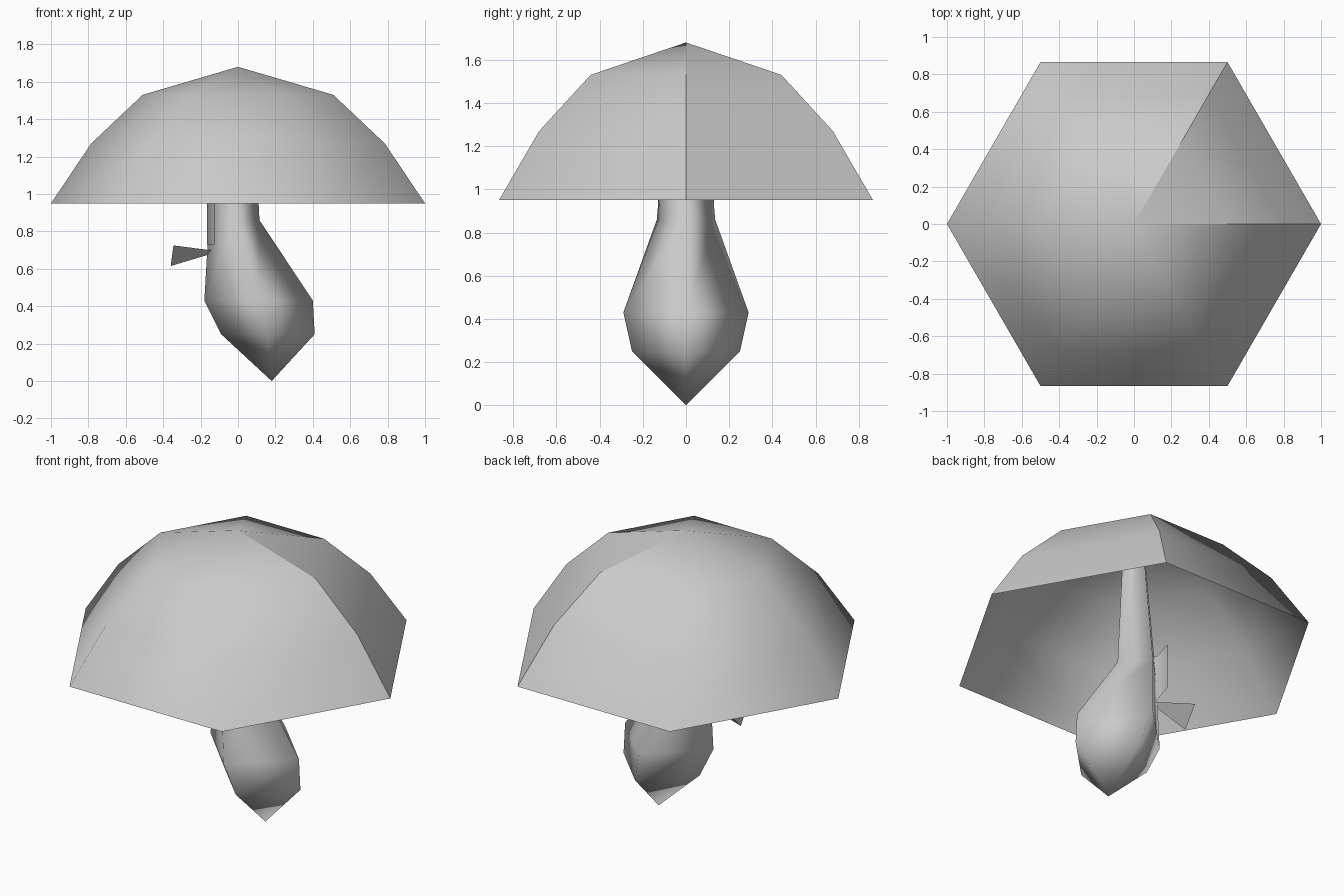
import bpy, bmesh
from math import cos, sin, tau

if "Cube" in bpy.data.objects:
    bpy.data.objects.remove(bpy.data.objects["Cube"], do_unlink=True)

GREY = (0.6, 0.6, 0.6, 1)
grey = bpy.data.materials.new("pale grey")
grey.use_nodes = True
grey.diffuse_color = GREY
grey.node_tree.nodes["Principled BSDF"].inputs["Base Color"].default_value = GREY


def finish(name, bm, smooth=True):
    """Turn a bmesh into a named grey object."""
    for f in bm.faces:
        f.smooth = smooth
    mesh = bpy.data.meshes.new(name)
    bm.to_mesh(mesh)
    bm.free()
    mesh.materials.append(grey)
    obj = bpy.data.objects.new(name, mesh)
    bpy.context.collection.objects.link(obj)
    return obj


def loft(name, sides, rings, sharp=()):
    """Stack (centre x, z, radius) rings from bottom to top; radius 0 is a point."""
    bm = bmesh.new()
    loops = []
    for cx, z, r in rings:
        if r == 0:
            loops.append([bm.verts.new((cx, 0, z))] * sides)
        else:
            loops.append([bm.verts.new((cx + r * cos(tau * i / sides),
                                        r * sin(tau * i / sides), z))
                          for i in range(sides)])
    for low, high in zip(loops, loops[1:]):
        for i in range(sides):
            j = (i + 1) % sides
            bm.faces.new(dict.fromkeys((low[i], low[j], high[j], high[i])))
        for i in sharp:
            bm.edges.get((low[i], high[i])).smooth = False
    return finish(name, bm)


# Open six-sided cap with two hard ridges
loft("mushroom_cap", 6,
     [(0, 0.95, 1.0), (0, 1.27, 0.785), (0, 1.53, 0.51), (0, 1.68, 0)],
     sharp=(0, 1))

# Bent four-sided stem with a bulb and a pointed foot
loft("mushroom_stem", 4,
     [(0.18, 0, 0), (0.16, 0.25, 0.25), (0.11, 0.43, 0.29),
      (-0.02, 0.86, 0.135), (0, 1.6, 0.075)])

# Folded plate hugging the side of the stem
bm = bmesh.new()
rows = [[bm.verts.new((x, y, z)) for x, y in ((-0.125, 0.13), (-0.165, 0), (-0.125, -0.13))]
        for z in (0.73, 1.0)]
for i in range(2):
    bm.faces.new((rows[0][i], rows[0][i + 1], rows[1][i + 1], rows[1][i]))
finish("stem_plate", bm)

# Small three-sided spike pointing into the stem
bm = bmesh.new()
tip = bm.verts.new((-0.1, 0, 0.693))
end = [bm.verts.new(p) for p in ((-0.345, 0.1, 0.725), (-0.345, -0.1, 0.725), (-0.36, 0, 0.615))]
bm.faces.new(end)
for i in range(3):
    bm.faces.new((end[i], tip, end[(i + 1) % 3]))
bmesh.ops.recalc_face_normals(bm, faces=bm.faces)
finish("side_spike", bm, smooth=False)
